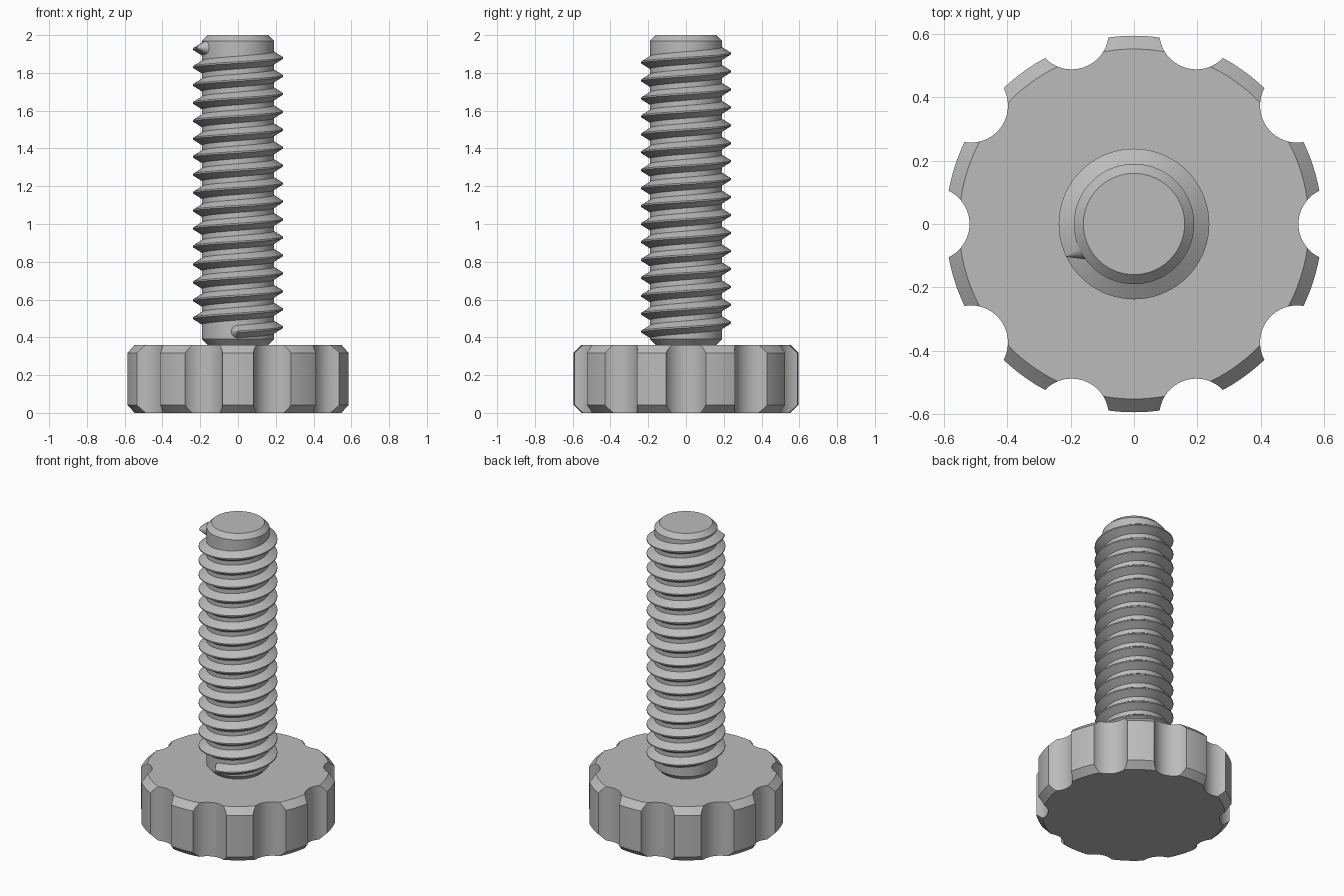
import bpy
import bmesh
from math import cos, sin, radians, tau
from mathutils import Matrix, Vector

if "Cube" in bpy.data.objects:
    bpy.data.objects.remove(bpy.data.objects["Cube"], do_unlink=True)

# Single grey finish
GREY = (0.5, 0.5, 0.5, 1)
steel = bpy.data.materials.new("grey metal")
steel.use_nodes = True
steel.diffuse_color = GREY
steel.node_tree.nodes["Principled BSDF"].inputs["Base Color"].default_value = GREY


def make_object(name, bm):
    bmesh.ops.recalc_face_normals(bm, faces=bm.faces)
    mesh = bpy.data.meshes.new(name)
    bm.to_mesh(mesh)
    bm.free()
    mesh.materials.append(steel)
    obj = bpy.data.objects.new(name, mesh)
    bpy.context.collection.objects.link(obj)
    return obj


def activate(obj):
    bpy.ops.object.select_all(action="DESELECT")
    obj.select_set(True)
    bpy.context.view_layer.objects.active = obj


def smooth(obj):
    activate(obj)
    bpy.ops.object.shade_smooth_by_angle(angle=radians(25))


def turned(name, profile, steps):
    """Solid of revolution with flat ends, from (radius, height) points."""
    bm = bmesh.new()
    rings = [[bm.verts.new((r * cos(tau * i / steps), r * sin(tau * i / steps), z))
              for i in range(steps)] for r, z in profile]
    for low, high in zip(rings, rings[1:]):
        for i in range(steps):
            j = (i + 1) % steps
            bm.faces.new((low[i], low[j], high[j], high[i]))
    bm.faces.new(rings[0])
    bm.faces.new(rings[-1])
    return make_object(name, bm)


# Knob with chamfered rims
HEAD_R, HEAD_H, CHAMFER = 0.595, 0.36, 0.042
RIM = HEAD_R - CHAMFER
knob = turned("knob", [(RIM, 0), (HEAD_R, CHAMFER), (HEAD_R, HEAD_H - CHAMFER),
                       (RIM, HEAD_H)], 160)

# Ten round finger grooves cut through the knob
NOTCHES, NOTCH_R, NOTCH_CENTRE = 10, 0.117, 0.637
bm = bmesh.new()
for i in range(NOTCHES):
    place = Matrix.Rotation(tau * i / NOTCHES, 4, "Z") @ Matrix.Translation(
        (NOTCH_CENTRE, 0, HEAD_H / 2))
    bmesh.ops.create_cone(bm, cap_ends=True, segments=64, radius1=NOTCH_R,
                          radius2=NOTCH_R, depth=1, matrix=place)
cutter = make_object("groove_cutter", bm)
cutter.hide_render = True
cut = knob.modifiers.new("grooves", "BOOLEAN")
cut.operation = "DIFFERENCE"
cut.solver = "EXACT"
cut.object = cutter
activate(knob)
bpy.ops.object.modifier_apply(modifier=cut.name)
bpy.data.objects.remove(cutter, do_unlink=True)
smooth(knob)

# Shaft core, chamfered at both ends
CORE_R, EDGE, TOP = 0.19, 0.03, 2.0
shaft = turned("shaft", [(CORE_R - EDGE, HEAD_H), (CORE_R, HEAD_H + EDGE),
                         (CORE_R, TOP - EDGE), (CORE_R - EDGE, TOP)], 96)
smooth(shaft)

# Right-handed helical thread
PITCH, START_Z, START, END = 0.095, 0.43, -90, 15 * 360 + 205
ROOT_R, CREST_R, ROOT_HALF, CREST_HALF = 0.18, 0.238, 0.04, 0.004
SECTION = [(ROOT_R, -ROOT_HALF), (CREST_R, -CREST_HALF),
           (CREST_R, CREST_HALF), (ROOT_R, ROOT_HALF)]


def thread_height(degrees):
    return START_Z + PITCH * (degrees - START) / 360


bm = bmesh.new()
rings = []
for degrees in range(START, END + 1, 5):
    a, z = radians(degrees), thread_height(degrees)
    rings.append([bm.verts.new((r * cos(a), r * sin(a), z + dz)) for r, dz in SECTION])
for near, far in zip(rings, rings[1:]):
    for k in range(len(SECTION)):
        m = (k + 1) % len(SECTION)
        bm.faces.new((near[k], far[k], far[m], near[m]))
bm.faces.new(rings[0])
bm.faces.new(rings[-1])

# Conical run-outs at both thread ends
for degrees in (START, END):
    a = radians(degrees)
    outward = Vector((cos(a), sin(a), 0))
    middle = outward * (ROOT_R + CREST_R) / 2 + Vector((0, 0, thread_height(degrees)))
    turn = outward.to_track_quat("Z", "Y").to_matrix().to_4x4()
    bmesh.ops.create_cone(bm, cap_ends=True, segments=32, radius1=ROOT_HALF,
                          radius2=CREST_HALF, depth=CREST_R - ROOT_R,
                          matrix=Matrix.Translation(middle) @ turn)
smooth(make_object("thread", bm))
